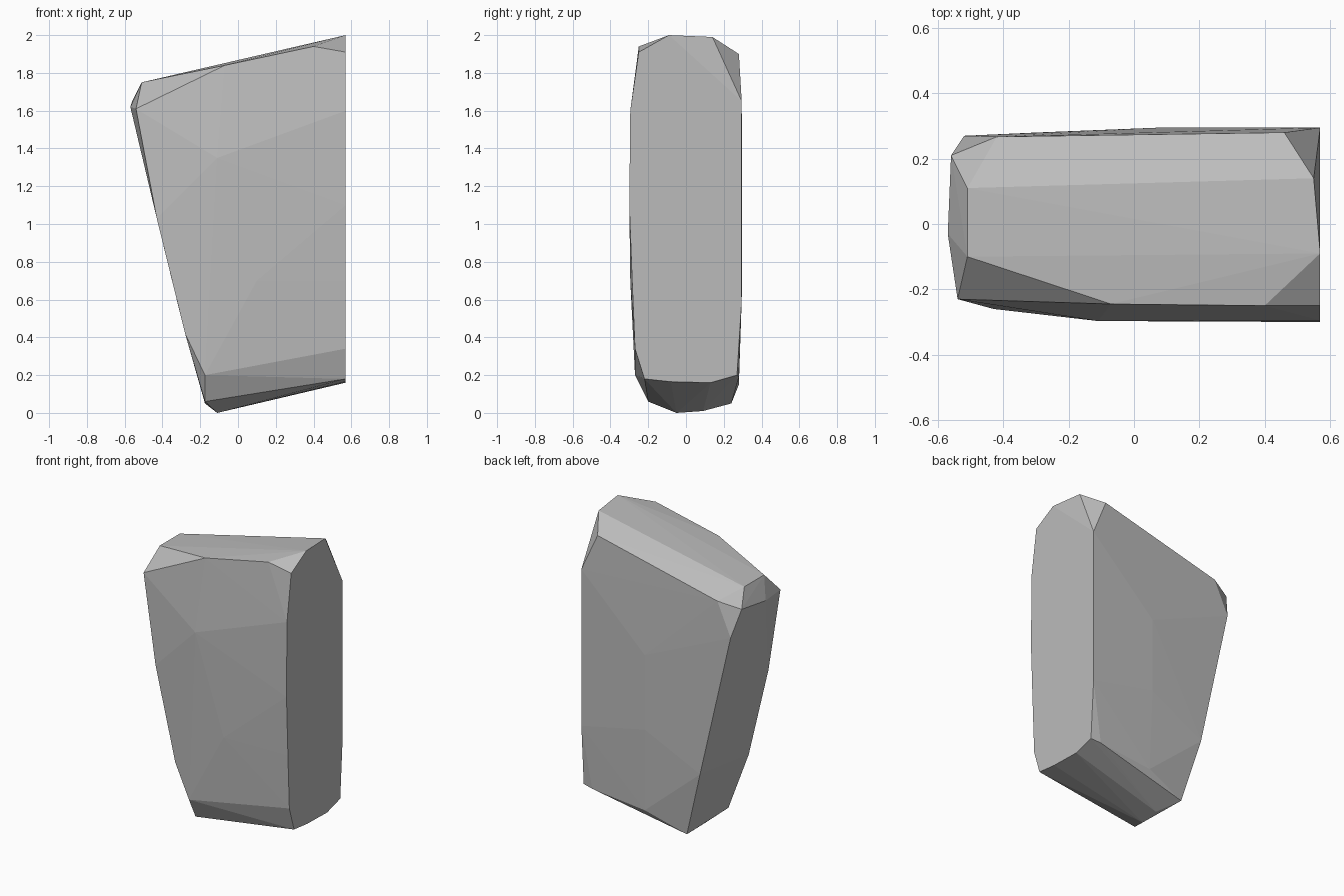
import bpy
import bmesh
from mathutils import Vector

# Remove only the default object
default_object = bpy.data.objects.get("Cube")
if default_object is not None:
    bpy.data.objects.remove(default_object, do_unlink=True)


def make_material(name, colour):
    """Plain flat material, visible in the viewport and in a render."""
    material = bpy.data.materials.new(name)
    material.use_nodes = True
    material.diffuse_color = colour
    shader = next(node for node in material.node_tree.nodes
                  if node.type == 'BSDF_PRINCIPLED')
    shader.inputs["Base Color"].default_value = colour
    shader.inputs["Roughness"].default_value = 0.9
    return material


def build_chipped_stone(name, corners, material):
    """Wrap a tight faceted skin around the chipped corners of a stone."""
    mesh = bpy.data.meshes.new(name)
    bm = bmesh.new()
    for corner in corners:
        bm.verts.new(corner)
    hull = bmesh.ops.convex_hull(bm, input=bm.verts[:], use_existing_faces=False)
    # Drop any corner that ended up inside the skin
    loose = [v for v in bm.verts if not v.link_faces]
    bmesh.ops.delete(bm, geom=loose, context='VERTS')
    bmesh.ops.recalc_face_normals(bm, faces=bm.faces[:])
    for face in bm.faces:
        face.smooth = False
    bm.to_mesh(mesh)
    bm.free()
    mesh.materials.append(material)
    stone = bpy.data.objects.new(name, mesh)
    bpy.context.collection.objects.link(stone)
    return stone


# Flat upright cleft side: outline as (y, z) pairs on one plane
cleft_x = 0.57
cleft_outline = [
    (-.09, 2), (-.25, 1.91), (-.295, 1.6), (-.3, 1.1), (-.285, .7),
    (-.27, .34), (-.22, .18), (-.08, .165), (.13, .16), (.27, .2),
    (.295, .6), (.295, 1.65),
]
cleft_side = [Vector((cleft_x, y, z)) for y, z in cleft_outline]

# Sloping top with its chipped rim
top_rim = [
    (.55, .14, 1.99), (.46, .28, 1.9), (.4, -.25, 1.94),
    (-.07, -.245, 1.84), (-.51, -.1, 1.75), (-.51, .11, 1.75),
    (-.42, .267, 1.69),
]

# Leaning narrow side, from the upper shoulder down to the foot
leaning_side = [
    (-.54, -.23, 1.61), (-.57, -.03, 1.62), (-.56, .21, 1.65),
    (-.52, .27, 1.47), (-.43, -.26, 1.03), (-.28, -.265, .42),
    (-.3, .28, .5),
]

# Tapered foot
foot = [
    (-.175, -.2, .06), (-.11, -.05, 0), (-.1, .09, .01),
    (-.175, .24, .05), (-.175, -.27, .2), (.53, -.22, .19),
    (.11, .28, .15), (.5, .28, .19),
]

# Slight swell of the broad front and back
broad_faces = [
    (-.11, -.297, 1.35), (.1, -.295, .7), (.1, .296, 1.2), (.1, .296, .7),
]

grey_stone = make_material("grey_stone", (.5, .5, .5, 1))
corners = cleft_side + [Vector(c) for c in
                        top_rim + leaning_side + foot + broad_faces]
build_chipped_stone("standing_stone", corners, grey_stone)
